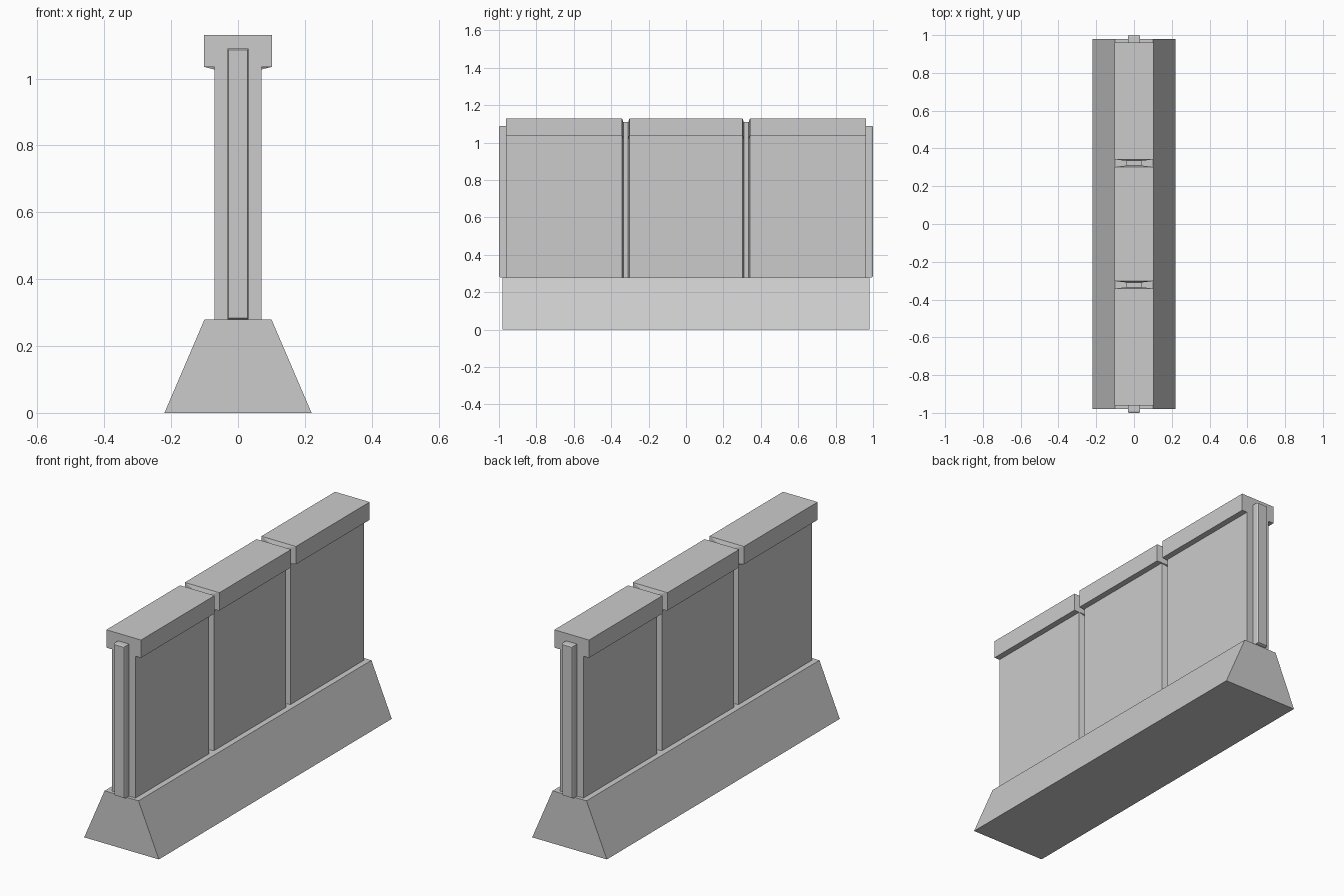
import bpy, bmesh

if "Cube" in bpy.data.objects:
    bpy.data.objects.remove(bpy.data.objects["Cube"], do_unlink=True)

# Plain concrete colour
concrete = bpy.data.materials.new("concrete_grey")
concrete.use_nodes = True
grey = (0.6, 0.6, 0.6, 1)
concrete.diffuse_color = grey
concrete.node_tree.nodes["Principled BSDF"].inputs["Base Color"].default_value = grey


def loft(name, sections):
    """Join (y, [(x, z), ...]) sections of equal point count, capped at both ends."""
    bm = bmesh.new()
    rings = [[bm.verts.new((x, y, z)) for x, z in pts] for y, pts in sections]
    for a, b in zip(rings, rings[1:]):
        for i in range(len(a)):
            j = (i + 1) % len(a)
            bm.faces.new((a[i], a[j], b[j], b[i]))
    bm.faces.new(rings[0])
    bm.faces.new(rings[-1])
    bmesh.ops.recalc_face_normals(bm, faces=bm.faces)
    mesh = bpy.data.meshes.new(name)
    bm.to_mesh(mesh)
    bm.free()
    mesh.materials.append(concrete)
    obj = bpy.data.objects.new(name, mesh)
    bpy.context.collection.objects.link(obj)


def mirrored(half):
    """Complete a right-hand half profile with its left-hand mirror."""
    return half + [(-x, z) for x, z in reversed(half)]


BASE_TOP, CAP_BOTTOM, TOP = 0.28, 1.035, 1.13

# Sloped footing
foot = mirrored([(0.22, 0), (0.10, BASE_TOP)])
loft("footing", [(-0.98, foot), (0.98, foot)])

# Capped wall panels, with shallow tapered ends facing the joints
wall = mirrored([(0.07, BASE_TOP), (0.07, CAP_BOTTOM), (0.102, CAP_BOTTOM), (0.102, TOP)])
taper = mirrored([(0.04, BASE_TOP), (0.04, 1.02), (0.045, 1.03), (0.045, 1.11)])
END, NEAR, FAR, DEPTH = 0.962, 0.302, 0.342, 0.007
loft("middle_panel", [(-NEAR - DEPTH, taper), (-NEAR, wall), (NEAR, wall), (NEAR + DEPTH, taper)])
for side, label in ((-1, "front"), (1, "back")):
    loft(label + "_panel", [(side * (FAR - DEPTH), taper), (side * FAR, wall), (side * END, wall)])
    # Joint key between panels
    key = mirrored([(0.04, BASE_TOP), (0.04, 1.11)])
    loft(label + "_joint_key", [(side * NEAR, key), (side * FAR, key)])
    # Projecting tongue with a slightly chamfered tip
    tongue = mirrored([(0.032, BASE_TOP), (0.032, 1.09)])
    tip = mirrored([(0.028, BASE_TOP + 0.004), (0.028, 1.086)])
    loft(label + "_tongue", [(side * (END - 0.01), tongue), (side * 0.993, tongue), (side, tip)])
